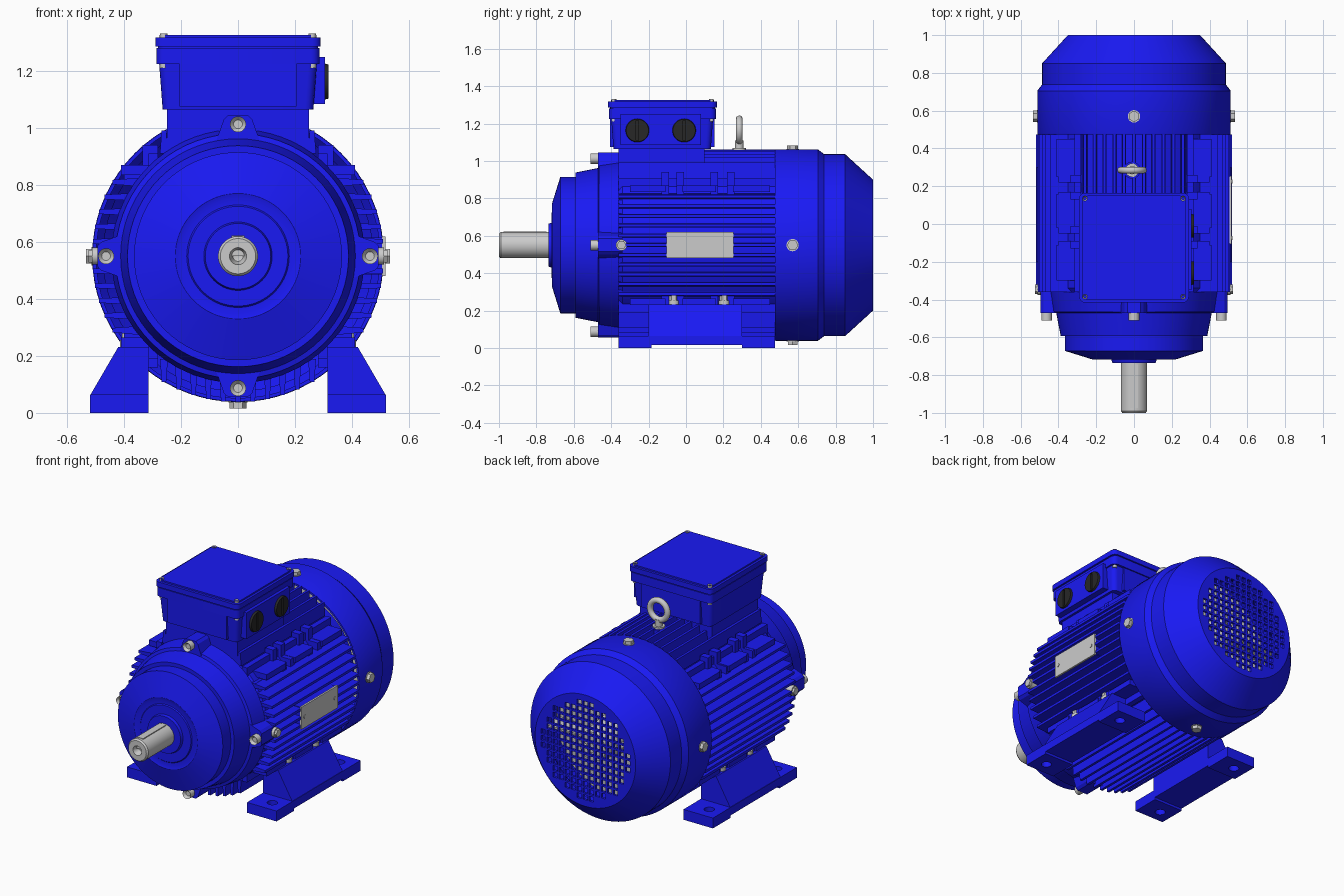
import bpy, bmesh, math
from mathutils import Vector, Matrix

if "Cube" in bpy.data.objects:
    bpy.data.objects.remove(bpy.data.objects["Cube"])

CZ = 0.55                      # height of the shaft axis
X, Y, Z = Vector((1, 0, 0)), Vector((0, 1, 0)), Vector((0, 0, 1))

def material(name, col):
    m = bpy.data.materials.new(name)
    m.diffuse_color = (*col, 1)
    m.use_nodes = True
    m.node_tree.nodes["Principled BSDF"].inputs["Base Color"].default_value = m.diffuse_color
    return m

BLUE = material("blue_paint", (0.01, 0.01, 0.9))
BLACK = material("black_plastic", (0.02, 0.02, 0.02))

def finish(name, bm, mat=None, cutter=None):
    bmesh.ops.recalc_face_normals(bm, faces=bm.faces[:])
    me = bpy.data.meshes.new(name)
    bm.to_mesh(me)
    ob = bpy.data.objects.new(name, me)
    bpy.context.collection.objects.link(ob)
    if mat:
        me.materials.append(mat)
    if cutter:
        c = finish(name + "_cutter", cutter)
        c.hide_render = True
        mod = ob.modifiers.new("cut", 'BOOLEAN')
        mod.operation, mod.solver, mod.object = 'DIFFERENCE', 'EXACT', c
        dg = bpy.context.evaluated_depsgraph_get()
        ob.data = bpy.data.meshes.new_from_object(ob.evaluated_get(dg))
        ob.modifiers.clear()
        bpy.data.objects.remove(c)
    ob.data.shade_smooth()
    ob.data.set_sharp_from_angle(angle=math.radians(25))
    return ob

def box(bm, x0, x1, y0, y1, z0, z1, round_=0, taper=1):
    m = Matrix.Translation(((x0+x1)/2, (y0+y1)/2, (z0+z1)/2)) @ Matrix.Diagonal((x1-x0, y1-y0, z1-z0, 1))
    vs = bmesh.ops.create_cube(bm, size=1, matrix=m)["verts"]
    for v in vs:
        if v.co.z < (z0+z1)/2:
            v.co.x = (x0+x1)/2 + (v.co.x-(x0+x1)/2)*taper
            v.co.y = (y0+y1)/2 + (v.co.y-(y0+y1)/2)*taper
    if round_:
        es = {e for v in vs for e in v.link_edges if abs(e.verts[0].co.z-e.verts[1].co.z) > 1e-3}
        bmesh.ops.bevel(bm, geom=list(es), offset=round_, segments=4, affect='EDGES', profile=0.5)

def cyl(bm, base, axis, r, depth, seg=32, r2=None, socket=0):
    m = Matrix.Translation(Vector(base) + axis*depth/2) @ Z.rotation_difference(axis).to_matrix().to_4x4()
    vs = bmesh.ops.create_cone(bm, cap_ends=True, segments=seg, radius1=r,
                               radius2=r if r2 is None else r2, depth=depth, matrix=m)["verts"]
    if socket:
        bm.normal_update()
        cap = max({f for v in vs for f in v.link_faces}, key=lambda f: f.normal.dot(axis))
        bmesh.ops.inset_region(bm, faces=[cap], thickness=r*0.45, depth=0)
        bmesh.ops.translate(bm, verts=cap.verts[:], vec=-axis*socket)

def prism(bm, pts, y0, y1):
    a = [bm.verts.new((x, y0, z)) for x, z in pts]
    b = [bm.verts.new((x, y1, z)) for x, z in pts]
    bm.faces.new(a)
    bm.faces.new(b[::-1])
    for i in range(len(pts)):
        j = (i+1) % len(pts)
        bm.faces.new((a[i], b[i], b[j], a[j]))

def lathe(profile, steps=72):
    bm = bmesh.new()
    vs = [bm.verts.new((r, y, CZ)) for r, y in profile]
    es = [bm.edges.new(p) for p in zip(vs, vs[1:])]
    bmesh.ops.spin(bm, geom=vs+es, cent=(0, 0, CZ), axis=Y, angle=2*math.pi, steps=steps)
    bmesh.ops.remove_doubles(bm, verts=bm.verts[:], dist=1e-5)
    return bm

def turn(x, z, k):             # quarter turns about the shaft axis
    for _ in range(k):
        x, z = z - CZ, CZ - x
    return x, z

# stator core
finish("stator_core", lathe([(0, -.36), (.43, -.36), (.445, -.34), (.445, .475), (.40, .475), (.40, .58), (.1, .62), (0, .62)]), BLUE)

# cooling fins, parallel within each quarter
bm = bmesh.new()
for k in range(4):
    for i in range(-5, 6):
        t = i*.052
        e = math.sqrt(.512**2 - t*t)
        pts = [(t-.014, CZ+.36), (t-.008, CZ+e), (t+.008, CZ+e), (t+.014, CZ+.36)]
        prism(bm, [turn(x, z, k) for x, z in pts], -.36, .475)
finish("cooling_fins", bm, BLUE)

# corner mounting ledges with posts and notches
bm = bmesh.new()
for sx in (-1, 1):
    for sz in (-1, 1):
        def corner(x0, x1, y0, y1, z0, z1):
            a, b = sorted((sx*x0, sx*x1))
            c, d = sorted((CZ+sz*z0, CZ+sz*z1))
            box(bm, a, b, y0, y1, c, d)
        corner(.28, .315, -.36, .475, .26, .36)
        for y0, y1 in ((-.30, -.11), (-.02, .16), (.25, .45)):
            corner(.28, .41, y0, y1, .285, .32)
        for y0, y1 in ((-.13, -.09), (-.05, -.01), (.13, .17), (.22, .26)):
            corner(.28, .335, y0, y1, .30, .39)
            corner(.28, .40, y0, y1, .25, .318)
        corner(.30, .37, -.36, .475, .24, .275)
finish("mounting_ledges", bm, BLUE)

# front end shield with bolt lugs
finish("front_end_shield", lathe([
    (0, -.735), (.115, -.735), (.12, -.718), (.175, -.718), (.18, -.712), (.205, -.712), (.22, -.717),
    (.365, -.672), (.365, -.592), (.388, -.592), (.412, -.47), (.43, -.465), (.445, -.36), (0, -.36)]), BLUE)
bm = bmesh.new()
for k in range(4):
    prism(bm, [turn(x, z, k) for x, z in ((-.085, .93), (-.05, 1.03), (-.035, 1.044), (.035, 1.044), (.05, 1.03), (.085, .93))], -.47, -.34)
finish("shield_lugs", bm, BLUE)

# output shaft with key
bm = lathe([(0, -.955), (.018, -.96), (.03, -1), (.062, -1), (.07, -.99), (.07, -.72), (0, -.72)], 48)
box(bm, -.022, .022, -.975, -.745, CZ, .622)
finish("shaft_and_key", bm)

# fan cover with square grille holes
cut = bmesh.new()
p, h = .042, .015
for i in range(-7, 8):
    for j in range(-7, 8):
        if math.hypot(i, j)*p < .30:
            box(cut, i*p-h, i*p+h, .96, 1.04, CZ+j*p-h, CZ+j*p+h)
finish("fan_cover", lathe([
    (0, .985), (.34, .985), (.473, .845), (.473, .735), (.498, .705), (.498, .475), (.51, .475),
    (.512, .48), (.512, .705), (.487, .738), (.487, .85), (.35, 1.0), (0, 1.0)]), BLUE, cut)

# cooling fan inside the cover
bm = lathe([(0, .70), (.40, .70), (.40, .715), (.12, .73), (.09, .93), (.03, .93), (.03, .95), (0, .95)], 48)
for k in range(8):
    n = len(bm.verts)
    box(bm, .08, .38, .71, .85, CZ-.006, CZ+.006)
    bm.verts.ensure_lookup_table()
    bmesh.ops.rotate(bm, verts=bm.verts[n:], cent=(0, 0, CZ), matrix=Matrix.Rotation(k*math.pi/4, 3, 'Y'))
finish("cooling_fan", bm)

# feet
bm, cut = bmesh.new(), bmesh.new()
for s in (-1, 1):
    a, b = sorted((s*.315, s*.52))
    box(bm, a, b, -.36, .475, 0, .065)
    box(cut, a-.1, b+.1, -.185, .30, -.05, .015)
    for y in (-.28, .39):
        cyl(cut, (s*.435, y, -.05), Z, .03, .2, 24)
finish("foot_plates", bm, BLUE, cut)
bm = bmesh.new()
for s in (-1, 1):
    prism(bm, [(s*x, z) for x, z in ((.315, .03), (.52, .06), (.42, .232), (.315, .232))], -.20, .30)
finish("foot_webs", bm, BLUE)

# terminal box
bm = bmesh.new()
box(bm, -.25, .25, -.36, .10, .85, 1.07)
box(bm, -.277, .277, -.40, .145, 1.065, 1.23, .03, .955)
box(bm, -.205, .205, -.407, .152, 1.075, 1.23)
box(bm, -.286, .286, -.411, .16, 1.225, 1.28, .03)
box(bm, .26, .305, -.35, .08, 1.085, 1.25)
finish("terminal_box", bm, BLUE)
bm = bmesh.new()
box(bm, -.28, .28, -.405, .155, 1.275, 1.29, .03)
box(bm, -.29, .29, -.416, .165, 1.286, 1.318, .03)
box(bm, -.275, .275, -.40, .15, 1.31, 1.327, .03)
finish("terminal_box_lid", bm, BLUE)
bm = bmesh.new()
for s in (-1, 1):
    for y in (-.385, .135):
        cyl(bm, (s*.26, y, 1.21), Z, .013, .122, 16, socket=.006)
finish("lid_screws", bm)

# cable entry plugs with screwdriver slots
bm, cut = bmesh.new(), bmesh.new()
for y in (-.26, -.01):
    cyl(bm, (.29, y, 1.163), X, .066, .028, 40, r2=.06)
    box(cut, .308, .34, y-.006, y+.006, 1.11, 1.216)
finish("cable_plugs", bm, BLACK, cut)

# lifting eye
bpy.ops.mesh.primitive_torus_add(location=(-.01, .285, 1.165), rotation=(math.pi/2, 0, 0), major_radius=.06,
                                 minor_radius=.018, major_segments=40, minor_segments=14)
eye = bpy.context.object
eye.name = "lifting_eye_ring"
eye.data.shade_smooth()
bm = bmesh.new()
cyl(bm, (-.01, .285, 1.0), Z, .022, .11, 24)
cyl(bm, (-.01, .285, 1.055), Z, .036, .014, 24)
finish("lifting_eye_stem", bm)
bm = bmesh.new()
cyl(bm, (-.01, .285, .95), Z, .045, .108, 24)
finish("lifting_eye_boss", bm, BLUE)

# bolts: end shield, fan cover, ground and feet
bm = bmesh.new()
for k in range(4):
    x, z = turn(0, CZ+.463, k)
    cyl(bm, (x, -.465, z), -Y, .028, .045, 24, socket=.015)
    d = Vector((turn(0, CZ+1, k)[0], 0, turn(0, CZ+1, k)[1]-CZ))
    c = Vector((0, .57, CZ))
    cyl(bm, c + d*.50, d, .033, .014, 24)
    cyl(bm, c + d*.512, d, .03, .022, 6)
for s in (-1, 1):
    cyl(bm, (s*.44, -.345, CZ), X*s, .03, .072, 24)
    cyl(bm, (s*.50, -.345, CZ), X*s, .025, .025, 6)
    for y in (-.065, .205):
        cyl(bm, (s*.385, y, .225), Z, .03, .03, 24)
        cyl(bm, (s*.385, y, .25), Z, .025, .035, 6)
finish("bolts", bm)

# rating plate on its pad
bm = bmesh.new()
box(bm, .44, .508, -.10, .25, .485, .615)
finish("rating_plate_pad", bm, BLUE)
bm = bmesh.new()
box(bm, .505, .517, -.105, .255, .48, .62)
for y in (-.075, .225):
    cyl(bm, (.515, y, CZ), X, .011, .006, 16)
finish("rating_plate", bm)
